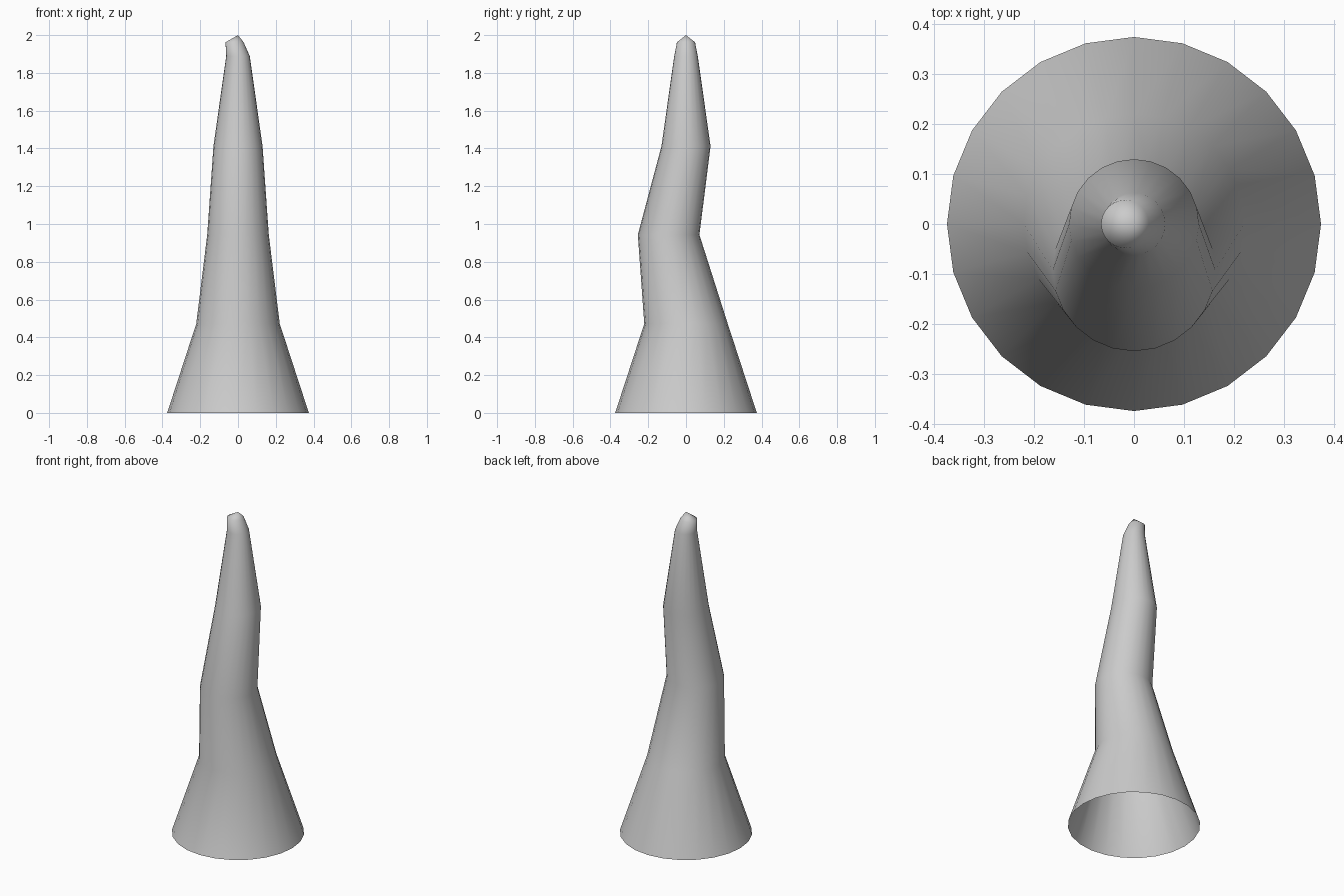
import bpy, bmesh
from math import sin, cos, tau

if "Cube" in bpy.data.objects:
    bpy.data.objects.remove(bpy.data.objects["Cube"])

SIDES = 24
# ring sections: centre x, centre y, height, radius
RINGS = [
    (0, 0, 0, 0.375),
    (0, 0, 0.472, 0.221),
    (0, -0.092, 0.943, 0.163),
    (0, 0, 1.412, 0.130),
    (0, 0, 1.888, 0.0625),
    (-0.018, 0, 1.962, 0.048),
]

bm = bmesh.new()
# crooked horn wall, open underneath
loops = [[bm.verts.new((cx + r * cos(tau * i / SIDES), cy + r * sin(tau * i / SIDES), z))
          for i in range(SIDES)] for cx, cy, z, r in RINGS]
for low, high in zip(loops, loops[1:]):
    for i in range(SIDES):
        j = (i + 1) % SIDES
        bm.faces.new((low[i], low[j], high[j], high[i]))

# pointed tip
apex = bm.verts.new((0, 0, 2))
for i in range(SIDES):
    bm.faces.new((loops[-1][i], loops[-1][(i + 1) % SIDES], apex))

for f in bm.faces:
    f.smooth = True
mesh = bpy.data.meshes.new("crooked_spike")
bm.to_mesh(mesh)
bm.free()
spike = bpy.data.objects.new("crooked_spike", mesh)
bpy.context.collection.objects.link(spike)
